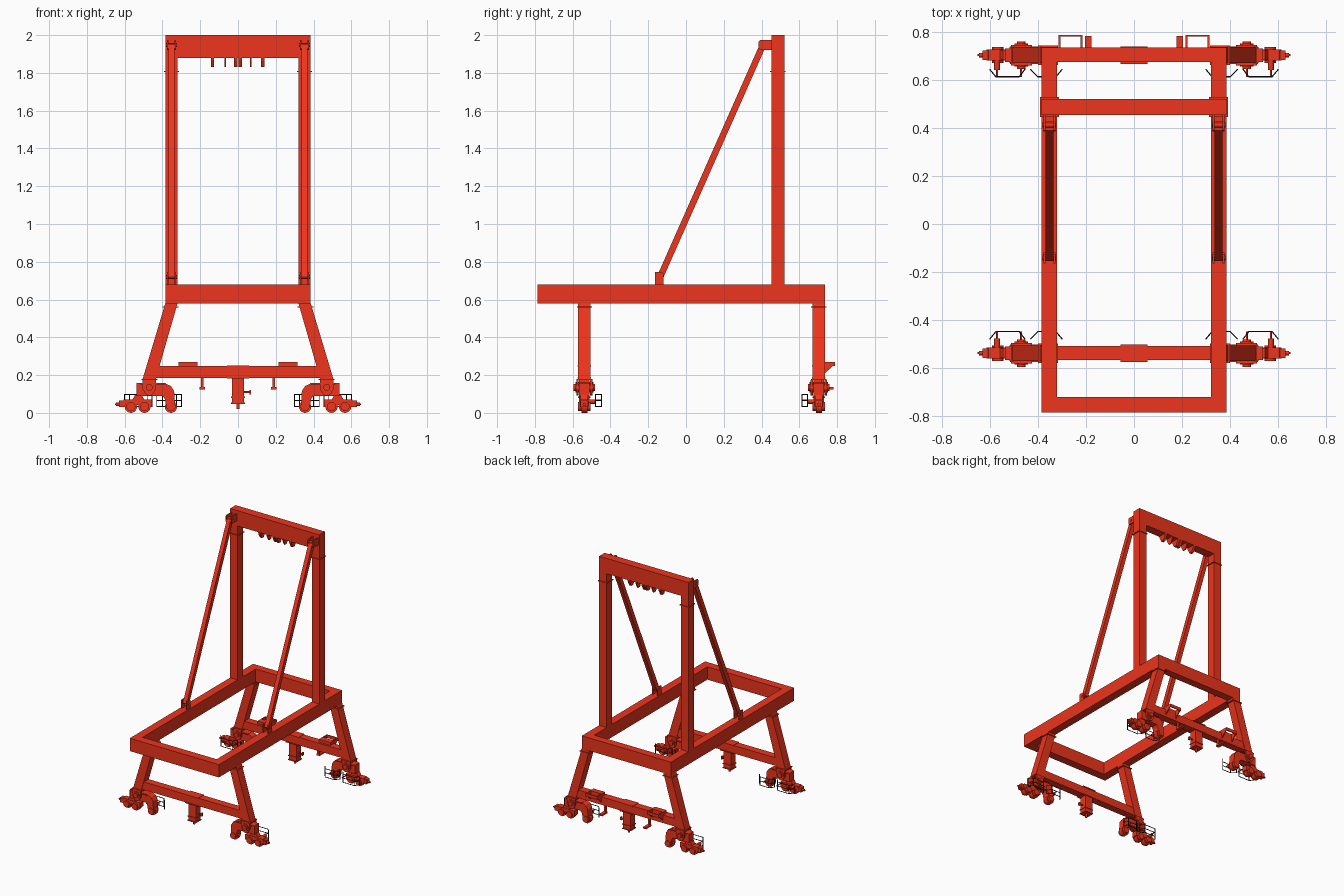
import bpy, bmesh
from mathutils import Vector, Matrix

if "Cube" in bpy.data.objects:
    bpy.data.objects.remove(bpy.data.objects["Cube"])


def material(name, rgb):
    m = bpy.data.materials.new(name)
    m.diffuse_color = (*rgb, 1)
    m.use_nodes = True
    m.node_tree.nodes["Principled BSDF"].inputs["Base Color"].default_value = m.diffuse_color
    return m


RED = material("red_paint", (0.85, 0.035, 0.012))
BLACK = material("black_rail", (0.01, 0.01, 0.01))


def finish(name, bm, mat=RED):
    bmesh.ops.recalc_face_normals(bm, faces=bm.faces[:])
    me = bpy.data.meshes.new(name)
    bm.to_mesh(me)
    bm.free()
    me.materials.append(mat)
    ob = bpy.data.objects.new(name, me)
    bpy.context.collection.objects.link(ob)
    return ob


def prism(name, pts, axis, a, b):
    """Extrude a 2D outline along axis from a to b (outline in the other two axes)."""
    bm = bmesh.new()

    def at(p, t):
        v = list(p)
        v.insert(axis, t)
        return bm.verts.new(v)
    lo = [at(p, a) for p in pts]
    hi = [at(p, b) for p in pts]
    bm.faces.new(lo)
    bm.faces.new(hi)
    n = len(pts)
    for i in range(n):
        j = (i + 1) % n
        bm.faces.new((lo[i], lo[j], hi[j], hi[i]))
    return finish(name, bm)


def box(name, x0, x1, y0, y1, z0, z1):
    return prism(name, [(x0, y0), (x1, y0), (x1, y1), (x0, y1)], 2, z0, z1)


def add_rod(bm, a, b, r, sides):
    a, b = Vector(a), Vector(b)
    d = b - a
    m = Matrix.Translation((a + b) / 2) @ d.to_track_quat('Z', 'Y').to_matrix().to_4x4()
    g = bmesh.ops.create_cone(bm, cap_ends=True, segments=sides, radius1=r, radius2=r,
                              depth=d.length, matrix=m)
    for f in {f for v in g['verts'] for f in v.link_faces}:
        f.smooth = len(f.verts) == 4
        if not f.smooth:
            for e in f.edges:
                e.smooth = False


def rods(name, pairs, r, sides=20, mat=RED):
    bm = bmesh.new()
    for a, b in pairs:
        add_rod(bm, a, b, r, sides)
    return finish(name, bm, mat)


# Upper rectangular frame
box("frame_front_beam", -.32, .32, -.785, -.72, .58, .68)
box("frame_rear_beam", -.32, .32, .675, .735, .58, .68)

# Tall portal
PY = .487
box("portal_top_beam", -.385, .385, PY - .034, PY + .034, 1.88, 2.0)
for x in (-.135, -.068, -.012, .012, .068, .132):
    w = .004 if abs(x) == .068 else .009
    prism("beam_hanger", [(PY - .034, 1.88), (PY + .034, 1.88), (PY + .03, 1.865),
                          (PY + .012, 1.83), (PY - .012, 1.83), (PY - .03, 1.865)], 0, x - w, x + w)

for s in (-1, 1):
    box("frame_side_beam", s * .32, s * .385, -.785, .735, .58, .68)
    box("portal_post", s * .32, s * .385, PY - .034, PY + .034, .68, 1.88)
    box("post_collar", s * .313, s * .392, PY - .041, PY + .041, 1.806, 1.811)
    # Diagonal stay, held between lug plates at both ends
    x = s * .352
    prism("diagonal_stay", [(-.155, .72), (-.118, .72), (.427, 1.95), (.39, 1.95)],
          0, x - .016, x + .016)
    for o in (-.021, .021):
        prism("lower_lug", [(-.165, .68), (-.118, .68), (-.118, .735), (-.128, .745),
                            (-.165, .745)], 0, x + o - .004, x + o + .004)
        prism("upper_lug", [(.455, 1.92), (.455, 1.975), (.392, 1.975), (.385, 1.965),
                            (.385, 1.93), (.395, 1.92)], 0, x + o - .004, x + o + .004)
    rods("stay_pins", [((x - .028, -.141, .72), (x + .028, -.141, .72)),
                       ((x - .028, .412, 1.947), (x + .028, .412, 1.947))], .01)


def corner(s, yc, d):
    """One leg with its wheel set: u is outward, v is towards the middle of the crane."""
    def P(u, v, z):
        return (s * u, yc + d * v, z)

    def slab(name, pts, v0, v1):
        prism(name, [(s * u, z) for u, z in pts], 1, yc + d * v0, yc + d * v1)

    def block(name, u0, u1, v0, v1, z0, z1):
        slab(name, [(u0, z0), (u1, z0), (u1, z1), (u0, z1)], v0, v1)

    slab("sloping_leg", [(.32, .58), (.385, .58), (.505, .18), (.435, .18)], -.033, .033)
    block("leg_top_collar", .316, .4, -.04, .04, .557, .562)
    block("leg_foot_plate", .425, .512, -.042, .042, .173, .18)
    # Yoke and pivot
    for v in (-.043, .031):
        slab("yoke_plate", [(.435, .175), (.505, .175), (.505, .125), (.49, .1), (.48, .092),
                            (.46, .092), (.45, .1), (.435, .125)], v, v + .012)
    rods("pivot_pin", [(P(.47, -.057, .135), P(.47, .057, .135))], .018)
    rods("pivot_boss", [(P(.47, -.048, .135), P(.47, .048, .135))], .028)
    # Equalizer arch reaching down to the inner wheel
    slab("equalizer", [(.538, .158), (.39, .158), (.355, .142), (.338, .115), (.333, .035),
                       (.38, .035), (.388, .075), (.40, .09), (.538, .09)], -.028, .028)
    block("equalizer_cap", .385, .517, -.036, .036, .15, .157)
    # Outer two-wheel bogie with buffer
    slab("bogie_pedestal", [(.51, .095), (.545, .095), (.56, .068), (.495, .068)], -.02, .02)
    slab("bogie_frame", [(.455, .07), (.605, .07), (.615, .055), (.605, .03), (.585, .03),
                         (.575, .042), (.49, .042), (.48, .03), (.455, .03)], -.023, .023)
    block("buffer_bracket", .605, .63, -.02, .02, .03, .065)
    rods("buffer", [(P(.63, 0, .045), P(.645, 0, .045))], .009, 12)
    rods("buffer_tip", [(P(.645, 0, .045), P(.652, 0, .045))], .004, 8)
    # Wheels and axles
    us = (.355, .495, .567)
    rods("wheels", [(P(u, -.016, .032), P(u, .016, .032)) for u in us], .032, 24)
    rods("wheel_hubs", [(P(u, -.033, .034), P(u, .033, .034)) for u in us], .024, 20)
    # Drive motors pointing inward
    rods("drive_motors", [(P(u, .02, .06), P(u, .062, .06)) for u in (.355, .57)], .012, 12)
    rods("rail_arms", [(P(u, .02, .066), P(u, .09, .066)) for u in (.355, .47, .57)], .004, 8)
    # Black guard rails
    pairs = []
    for path in ([(.43, .06), (.40, .09), (.325, .09), (.30, .06)],
                 [(.60, .06), (.575, .09), (.478, .09), (.455, .06)]):
        for z in (.033, .066, .098):
            pairs += [(P(*a, z), P(*b, z)) for a, b in zip(path, path[1:])]
        pairs += [(P(*p, .031), P(*p, .1)) for p in path]
    rods("guard_rail", pairs, .0028, 6, BLACK)


for yc, d in ((-.538, 1), (.703, -1)):
    for s in (-1, 1):
        corner(s, yc, d)
    # Cross sill with central anchor
    prism("cross_sill", [(-.487, .185), (.487, .185), (.468, .247), (-.468, .247)],
          1, yc - .029, yc + .029)
    box("anchor_flange", -.057, .057, yc - .036, yc + .036, .182, .188)
    box("anchor_top_plate", -.057, .057, yc - .036, yc + .036, .245, .25)
    box("anchor_housing", -.033, .033, yc - .028, yc + .028, .048, .185)
    for z in (.048, .08):
        box("anchor_band", -.037, .037, yc - .033, yc + .033, z, z + .006)
    rods("anchor_pin", [((0, yc, .02), (0, yc, .05))], .008, 12)
    rods("anchor_lever", [((.03, yc, .11), (.066, yc, .11))], .005, 8)
    box("anchor_handle", .06, .07, yc - .008, yc + .008, .098, .122)

# Rear service trays and hangers on the back sill
for s in (-1, 1):
    box("tray_outer_edge", s * .215, s * .315, .78, .788, .247, .27)
    box("tray_floor", s * .215, s * .315, .69, .732, .247, .27)
    for x in (.215, .307):
        box("tray_side", s * x, s * (x + .008), .73, .782, .247, .27)
        prism("tray_gusset", [(.73, .205), (.73, .25), (.78, .25)], 0, s * x, s * (x + .008))
    box("hanger_bar", s * .182, s * .197, .715, .73, .125, .187)
    box("hanger_foot", s * .176, s * .203, .715, .782, .125, .137)
